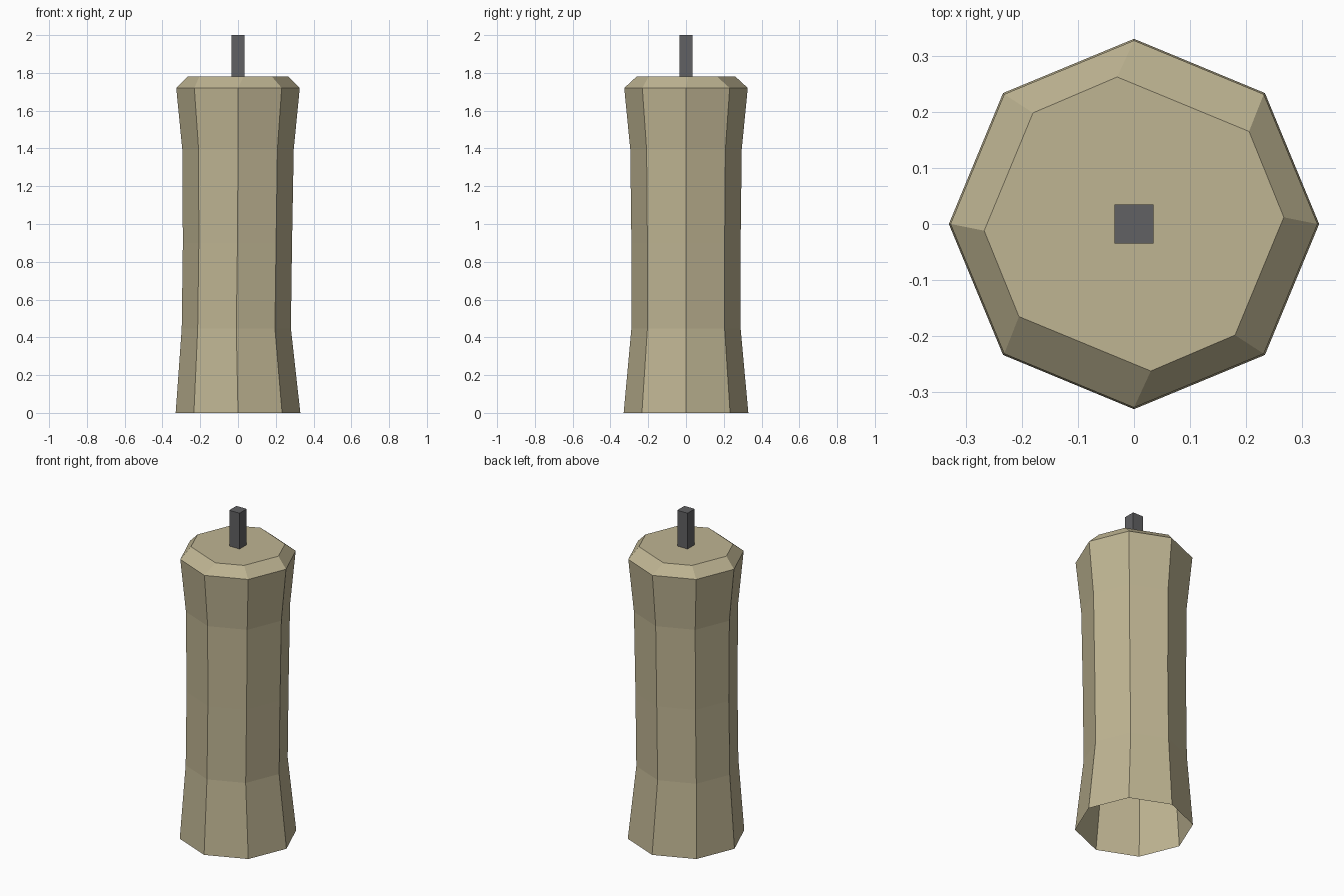
import bpy, bmesh
from math import cos, sin, pi

if "Cube" in bpy.data.objects:
    bpy.data.objects.remove(bpy.data.objects["Cube"])


def finish(name, bm, color):
    bmesh.ops.recalc_face_normals(bm, faces=bm.faces)
    mesh = bpy.data.meshes.new(name)
    bm.to_mesh(mesh)
    bm.free()
    mat = bpy.data.materials.new(name + "_colour")
    mat.diffuse_color = color
    mat.use_nodes = True
    mat.node_tree.nodes["Principled BSDF"].inputs["Base Color"].default_value = mat.diffuse_color
    mesh.materials.append(mat)
    obj = bpy.data.objects.new(name, mesh)
    bpy.context.collection.objects.link(obj)
    return obj


# Candle body: octagonal rings (height, radius, x shift), open underneath
profile = [(0, 0.33, 0), (0.447, 0.289, -0.009), (0.9, 0.289, -0.003),
           (1.395, 0.295, 0), (1.72, 0.327, 0)]
rings = [[(dx + r * cos(i * pi / 4), r * sin(i * pi / 4), z) for i in range(8)]
         for z, r, dx in profile]

# Uneven melted top, point-symmetric about the wick
half = [(0.267, 0.012), (0.205, 0.165), (-0.03, 0.262), (-0.18, 0.198)]
rings.append([(s * x, s * y, 1.78) for s in (1, -1) for x, y in half])

bm = bmesh.new()
loops = [[bm.verts.new(p) for p in ring] for ring in rings]
for low, high in zip(loops, loops[1:]):
    for i in range(8):
        j = (i + 1) % 8
        bm.faces.new((low[i], low[j], high[j], high[i]))
bm.faces.new(loops[-1])
finish("candle_body", bm, (0.52, 0.46, 0.29, 1))

# Square wick
bm = bmesh.new()
bmesh.ops.create_cube(bm, size=1)
bmesh.ops.scale(bm, vec=(0.07, 0.07, 0.22), verts=bm.verts)
bmesh.ops.translate(bm, vec=(0, 0, 1.89), verts=bm.verts)
finish("wick", bm, (0.12, 0.12, 0.125, 1))
